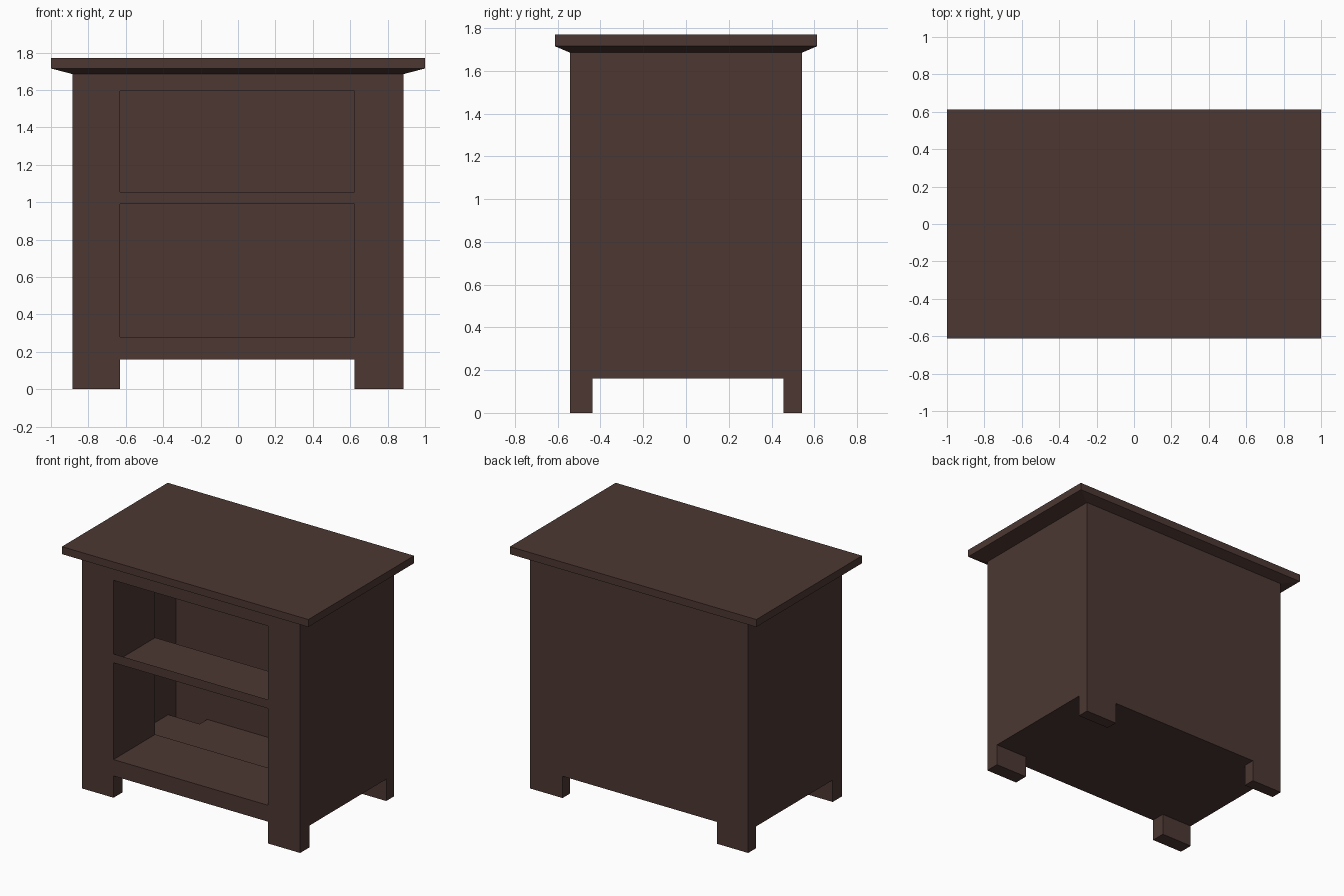
import bpy, bmesh
from mathutils import Vector

if "Cube" in bpy.data.objects:
    bpy.data.objects.remove(bpy.data.objects["Cube"])

wood = bpy.data.materials.new("dark_wood")
wood.diffuse_color = (0.072, 0.039, 0.032, 1)
wood.use_nodes = True
wood.node_tree.nodes["Principled BSDF"].inputs["Base Color"].default_value = wood.diffuse_color

# Shared layout lines: outer edges and leg edges
XS = [-0.885, -0.63, 0.622, 0.885]
YS = [-0.543, -0.437, 0.455, 0.543]
Z_FLOOR, Z_BODY, Z_EDGE, Z_TOP = 0.16, 1.685, 1.715, 1.77
Y_SHELF = -0.06          # back end of the compartment lining


def panel(bm, axis, value, us, vs, sign, holes=()):
    """Flat grid panel facing +/- axis, with the listed (column, row) cells left out."""
    ua, va = [a for a in range(3) if a != axis]
    for i in range(len(us) - 1):
        for j in range(len(vs) - 1):
            if (i, j) in holes:
                continue
            verts = []
            for a, b in ((i, j), (i + 1, j), (i + 1, j + 1), (i, j + 1)):
                co = Vector()
                co[axis], co[ua], co[va] = value, us[a], vs[b]
                verts.append(bm.verts.new(co))
            f = bm.faces.new(verts)
            f.normal_update()
            if f.normal[axis] * sign < 0:
                f.normal_flip()


def finish(name, bm):
    bmesh.ops.remove_doubles(bm, verts=bm.verts, dist=1e-4)
    flat = [e for e in bm.edges if len(e.link_faces) == 2 and e.calc_face_angle(1) < 0.01]
    bmesh.ops.dissolve_edges(bm, edges=flat, use_verts=False) if name == "tabletop" else None
    me = bpy.data.meshes.new(name)
    bm.to_mesh(me)
    bm.free()
    me.materials.append(wood)
    ob = bpy.data.objects.new(name, me)
    bpy.context.collection.objects.link(ob)
    return ob


# Hollow cabinet shell: sides, back, floor, and front with two openings
bm = bmesh.new()
panel(bm, 0, XS[0], YS, [Z_FLOOR, Z_BODY], -1)
panel(bm, 0, XS[3], YS, [Z_FLOOR, Z_BODY], 1)
panel(bm, 1, YS[3], XS, [Z_FLOOR, Z_BODY], 1)
panel(bm, 1, YS[0], XS, [Z_FLOOR, 0.28, 0.99, 1.055, 1.595, Z_BODY], -1,
      holes=((1, 1), (1, 3)))
panel(bm, 2, Z_FLOOR, XS, YS, -1, holes=((0, 0), (0, 2), (2, 0), (2, 2)))
finish("cabinet_body", bm)

# Compartment lining: side walls, bottom and ceiling, open at the back
bm = bmesh.new()
depth = [YS[0], Y_SHELF]
panel(bm, 0, XS[1], depth, [0.28, 0.99, 1.595], 1)
panel(bm, 0, XS[2], depth, [0.28, 0.99, 1.595], -1)
panel(bm, 2, 0.28, XS[1:3], depth, 1)
panel(bm, 2, 1.595, XS[1:3], depth, -1)
finish("compartment_lining", bm)

# Middle shelf, level with the underside of the front rail
bm = bmesh.new()
panel(bm, 2, 0.99, XS[1:3], depth, 1)
finish("middle_shelf", bm)

# Four hollow corner legs, open into the cabinet
for xn, i in (("left", 0), ("right", 2)):
    for yn, j in (("front", 0), ("back", 2)):
        bm = bmesh.new()
        xr, yr, zr = XS[i:i + 2], YS[j:j + 2], [0, Z_FLOOR]
        for k, sign in ((0, -1), (1, 1)):
            panel(bm, 0, xr[k], yr, zr, sign)
            panel(bm, 1, yr[k], xr, zr, sign)
        panel(bm, 2, 0, xr, yr, -1)
        finish(f"{yn}_{xn}_leg", bm)

# Tabletop: sloped underside, upright edge and flat top
bm = bmesh.new()
rings = []
for x, y, z in ((0.885, 0.543, Z_BODY), (1, 0.613, Z_EDGE), (1, 0.613, Z_TOP)):
    rings.append([bm.verts.new((sx * x, sy * y, z))
                  for sx, sy in ((-1, -1), (1, -1), (1, 1), (-1, 1))])
for lo, hi in zip(rings, rings[1:]):
    for k in range(4):
        n = (k + 1) % 4
        bm.faces.new((lo[k], lo[n], hi[n], hi[k]))
bm.faces.new(rings[-1])
finish("tabletop", bm)
